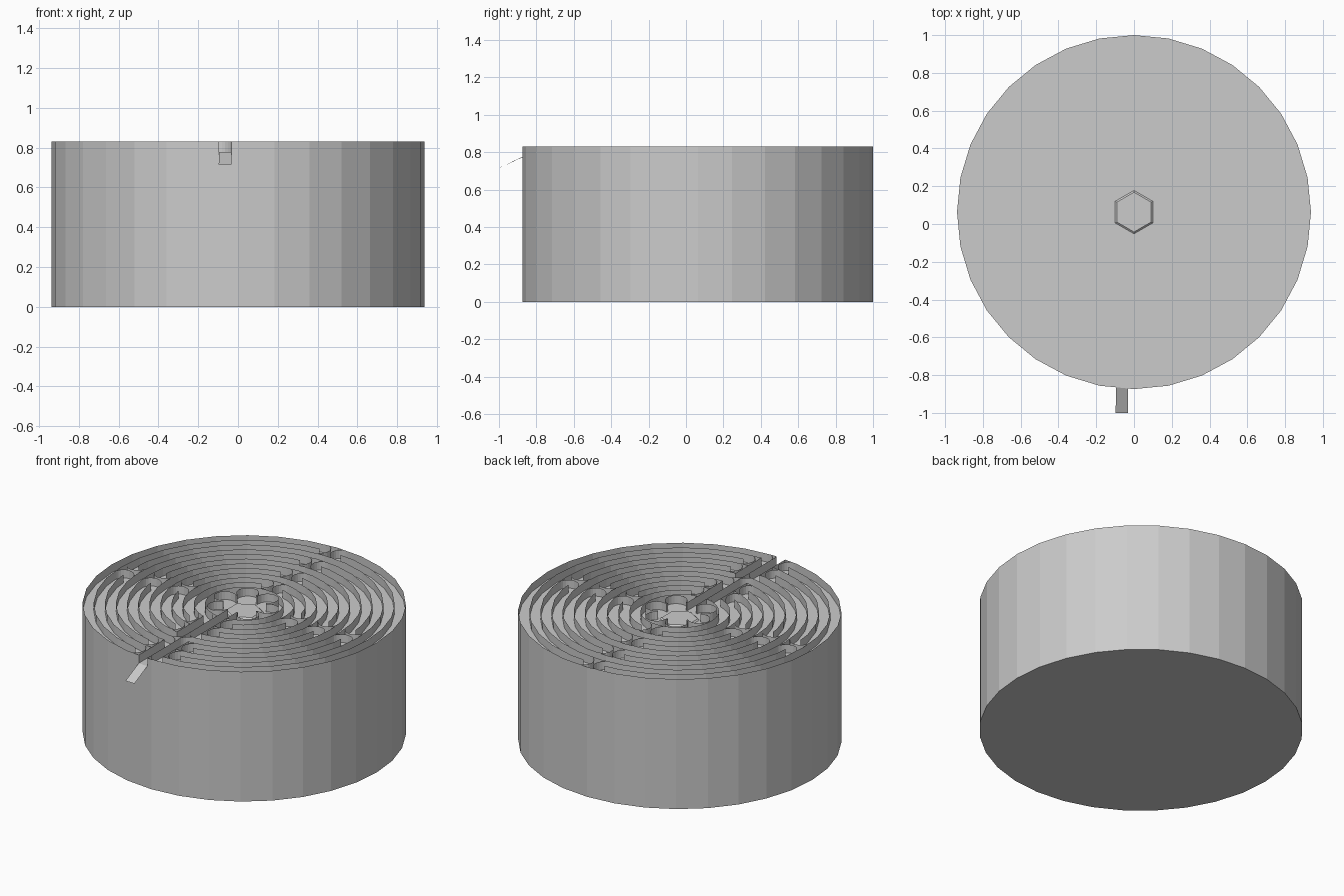
import bpy, bmesh, math
from math import sin, cos, asin, pi, radians

SIDES = 32
STEP = 2 * pi / SIDES
R0, CY = 0.937, 0.063          # drum radius and its centre in y
S = 0.0645                     # path width
FLOOR, TOP = 0.777, 0.83
HALF = S / 2
LEFT_X, MID_X, RIGHT_X = -3 * HALF, -HALF, HALF   # corridor wall lines
TIP = 0.01                     # gap between turn and axis
FRONT = -pi / 2

if "Cube" in bpy.data.objects:
    bpy.data.objects.remove(bpy.data.objects["Cube"])

stone = bpy.data.materials.new("grey_stone")
stone.use_nodes = True
stone.diffuse_color = (0.6, 0.6, 0.6, 1)
stone.node_tree.nodes["Principled BSDF"].inputs["Base Color"].default_value = (0.6, 0.6, 0.6, 1)


def finish(name, bm):
    mesh = bpy.data.meshes.new(name)
    bm.to_mesh(mesh)
    bm.free()
    mesh.materials.append(stone)
    obj = bpy.data.objects.new(name, mesh)
    bpy.context.collection.objects.link(obj)
    return obj


def radius(k):
    return R0 - S * k


def polar(r, a):
    """Point on the many-sided ring of radius r."""
    local = a % STEP - STEP / 2
    f = r * cos(STEP / 2) / cos(local)
    return (f * cos(a), CY + f * sin(a))


def near_axis(t, r, axis):
    """Point on ring r at sideways distance t from an axis."""
    return polar(r, axis + asin(t / r))


def ring_arc(r, a, b):
    """Ring points from angle a to angle b, with the corners between."""
    first, last = math.floor(a / STEP) + 1, math.ceil(b / STEP)
    inner = [i * STEP for i in range(first, last) if a + 1e-4 < i * STEP < b - 1e-4]
    return [polar(r, v) for v in [a] + inner + [b]]


def walls(name, paths):
    """Raise each flat path into a thin upright wall."""
    bm = bmesh.new()
    for path in paths:
        low = [bm.verts.new((x, y, FLOOR)) for x, y in path]
        high = [bm.verts.new((x, y, TOP)) for x, y in path]
        for i in range(len(path) - 1):
            bm.faces.new((low[i], low[i + 1], high[i + 1], high[i]))
    return finish(name, bm)


def u_turn(k, axis, side, edge):
    """Half-round turn around the end of ring k."""
    centre = edge + side * (S + TIP)
    return [near_axis(centre - side * S * cos(p), radius(k) + S * sin(p), axis)
            for p in [-pi / 2 + pi * i / 12 for i in range(13)]]


def corner(t, k, dx, dk):
    """Quarter-round corner at the front, centred on ring k."""
    return [near_axis(t + dx * S * cos(p), radius(k) + dk * S * sin(p), FRONT)
            for p in [pi / 2 * i / 6 for i in range(7)]]


# Solid drum, whose top is the path floor
bm = bmesh.new()
ring = [polar(R0, i * STEP) for i in range(SIDES)]
base = bm.faces.new([bm.verts.new((x, y, 0)) for x, y in reversed(ring)])
top = bm.faces.new([bm.verts.new((x, y, FLOOR)) for x, y in ring])
bmesh.ops.bridge_loops(bm, edges=list(base.edges) + list(top.edges))
bmesh.ops.recalc_face_normals(bm, faces=bm.faces)
finish("drum", bm)

# Which rings are cut by turns on each axis
turns = {0: (3, 6, 9), pi / 2: (1, 4, 7, 10), pi: (2, 5, 8)}
left_turns, right_turns = (1, 3, 7, 9), (2, 4, 8, 10)
MID = S + TIP

# Concentric ring walls with their gaps
rings = []
for k in range(12):
    r = radius(k)
    right = MID_X if k == 0 else RIGHT_X + MID if k in right_turns else RIGHT_X
    left = MID_X if k == 11 else LEFT_X - MID if k in left_turns else LEFT_X
    start, end = FRONT + asin(right / r), 3 * pi / 2 + asin(left / r)
    for axis, cut in turns.items():
        if k in cut:
            gap = asin(MID / r)
            rings.append(ring_arc(r, start, axis - gap))
            start = axis + gap
    rings.append(ring_arc(r, start, end))
walls("ring_walls", rings)

# Rounded turns on the side and back axes, then beside the entrance
turn_paths = [u_turn(k, axis, side, 0)
              for axis, cut in turns.items() for k in cut for side in (-1, 1)]
turn_paths += [u_turn(k, FRONT, -1, LEFT_X) for k in left_turns]
turn_paths += [u_turn(k, FRONT, 1, RIGHT_X) for k in right_turns]
walls("turn_walls", turn_paths)

# Rounded corners where rings meet the corridors
walls("corner_walls", [
    corner(LEFT_X, 4, 1, -1), corner(LEFT_X, 6, 1, 1), corner(LEFT_X, 10, 1, -1),
    corner(RIGHT_X, 1, -1, 1), corner(RIGHT_X, 5, -1, -1), corner(RIGHT_X, 7, -1, 1)])

# Six-petal chamber, one continuous wall open to the corridor
rosette = []
for i in range(6):
    a = FRONT + radians(43 + 54.8 * i)
    cx, cy = 0.152 * cos(a), CY + 0.152 * sin(a)
    for j in range(17):
        p = a + radians(125) * (j / 8 - 1)
        rosette.append((cx + 0.065 * cos(p), cy + 0.065 * sin(p)))
chamber_y = rosette[0][1]
walls("rosette_wall", [[(RIGHT_X, chamber_y)] + rosette + [(MID_X, chamber_y)]])

# Straight corridor walls
def straight(x, k1, k2=None):
    stop = near_axis(x, radius(k2), FRONT) if k2 else (x, chamber_y)
    return [near_axis(x, radius(k1), FRONT), stop]


walls("corridor_walls", [
    straight(LEFT_X, 0, 4), straight(LEFT_X, 6, 10), straight(MID_X, 0),
    straight(RIGHT_X, 1, 5), straight(RIGHT_X, 7)])

# Low six-sided centre stone
bm = bmesh.new()
bmesh.ops.create_cone(bm, cap_ends=True, segments=6, radius1=0.115, radius2=0.105, depth=0.008)
bmesh.ops.translate(bm, verts=bm.verts, vec=(0, CY, FLOOR + 0.004))
finish("centre_stone", bm)

# Sloping entrance ramp
bm = bmesh.new()
back = [near_axis(x, R0, FRONT) for x in (MID_X, LEFT_X)]
points = [(LEFT_X, -1, 0.715), (MID_X, -1, 0.715)] + [(x, y, FLOOR) for x, y in back]
bm.faces.new([bm.verts.new(p) for p in points])
finish("entrance_ramp", bm)
